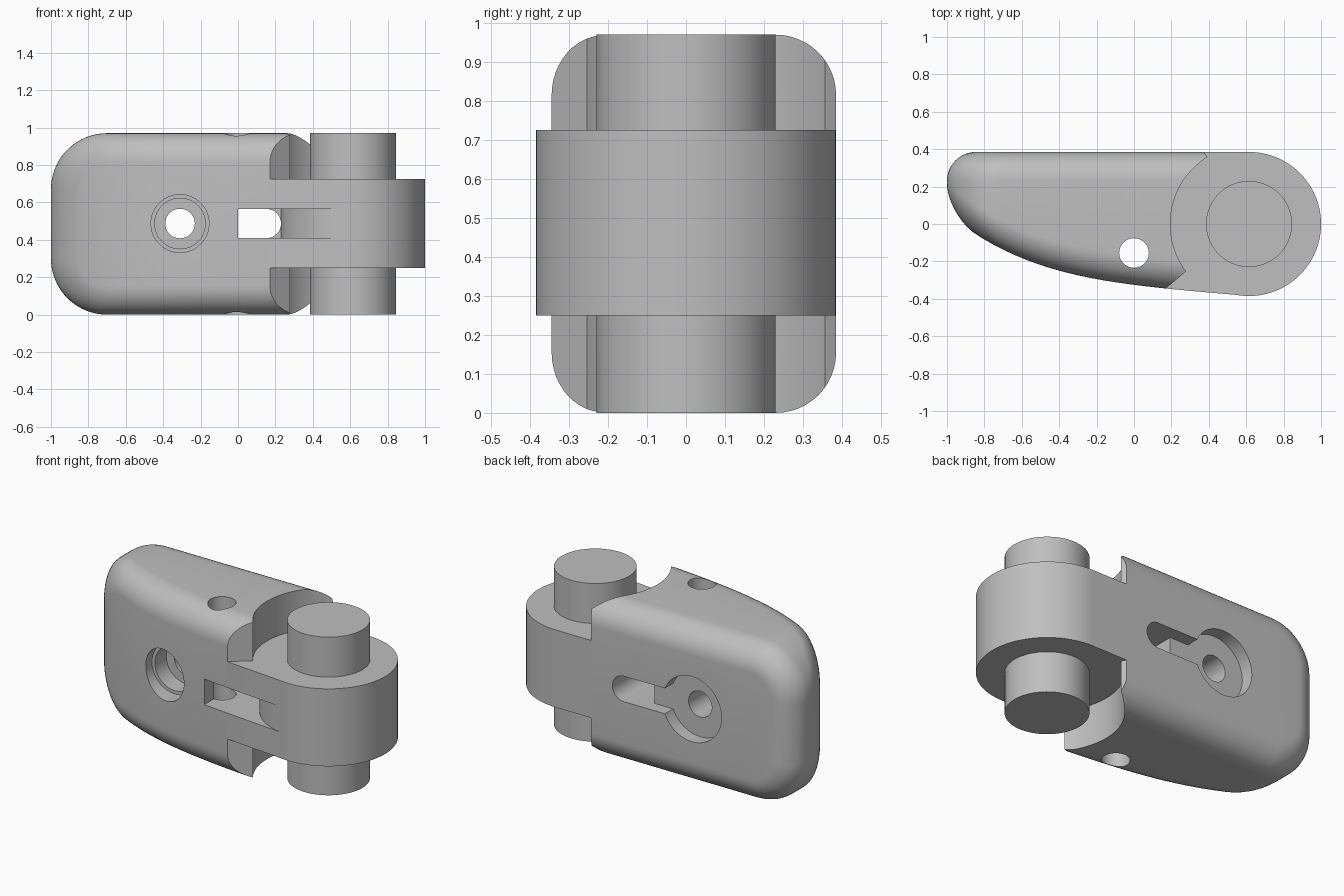
import bpy, bmesh, math
from mathutils import Matrix

if "Cube" in bpy.data.objects:
    bpy.data.objects.remove(bpy.data.objects["Cube"])

H = 0.97            # overall height
R = 0.155           # edge fillet radius
CORNER = 0.30       # corner radius of the side outline
PX, KR = 0.615, 0.385   # pin centre x, knuckle radius
ZM = 0.487          # middle height

metal = bpy.data.materials.new("grey_metal")
metal.diffuse_color = (0.52, 0.52, 0.52, 1)
metal.use_nodes = True
metal.node_tree.nodes["Principled BSDF"].inputs["Base Color"].default_value = metal.diffuse_color


def make_object(name, bm):
    bmesh.ops.recalc_face_normals(bm, faces=bm.faces)
    me = bpy.data.meshes.new(name)
    bm.to_mesh(me)
    bm.free()
    ob = bpy.data.objects.new(name, me)
    bpy.context.collection.objects.link(ob)
    me.materials.append(metal)
    return ob


def prism(name, pts, lo, hi, axis="z"):
    """Extrude a 2D outline along z (points are x,y) or along y (points are x,z)."""
    bm = bmesh.new()
    place = (lambda a, b, t: (a, b, t)) if axis == "z" else (lambda a, b, t: (a, t, b))
    low = [bm.verts.new(place(a, b, lo)) for a, b in pts]
    high = [bm.verts.new(place(a, b, hi)) for a, b in pts]
    bm.faces.new(low)
    bm.faces.new(high)
    n = len(pts)
    for i in range(n):
        j = (i + 1) % n
        bm.faces.new((low[i], low[j], high[j], high[i]))
    return make_object(name, bm)


def arc(cx, cy, r, a0, a1, n):
    return [(cx + r * math.cos(math.radians(a0 + (a1 - a0) * i / n)),
             cy + r * math.sin(math.radians(a0 + (a1 - a0) * i / n))) for i in range(n + 1)]


def circle(cx, cy, r, n=64):
    return arc(cx, cy, r, 0, 360, n)[:-1]


def box(x0, x1, z0, z1):
    return [(x0, z0), (x1, z0), (x1, z1), (x0, z1)]


def cut(target, cutter):
    cutter.hide_render = True
    mod = target.modifiers.new("cut", "BOOLEAN")
    mod.operation, mod.solver, mod.object = "DIFFERENCE", "EXACT", cutter
    bpy.context.view_layer.objects.active = target
    bpy.ops.object.modifier_apply(modifier=mod.name)
    bpy.data.objects.remove(cutter, do_unlink=True)


def smooth(ob):
    bpy.ops.object.select_all(action="DESELECT")
    ob.select_set(True)
    bpy.context.view_layer.objects.active = ob
    bpy.ops.object.shade_smooth_by_angle(angle=math.radians(25))


# Body: rounded side outline, flat back, swept curved front, filleted rim
def front_curve(x):
    w = 1 - (x + 1) / (PX + 1)
    return -KR + 0.14 * w + 0.305 * w ** 4


def outline(s):
    half = H / 2 - s
    r = CORNER - s
    cx, cz = -1 + CORNER, H / 2 - CORNER
    top = [(PX + (cx - PX) * i / 20, half) for i in range(20)]
    top += arc(cx, cz, r, 90, 180, 20)
    return top + [(x, -z) for x, z in reversed(top)]


def ring(bm, s, front):
    g = R - math.sqrt(max(0, R * R - (R - s) ** 2))
    return [bm.verts.new((x, front_curve(x) + g if front else KR - g, z + H / 2))
            for x, z in outline(s)]


bm = bmesh.new()
steps = [R * (1 - math.cos(math.pi / 2 * i / 12)) for i in range(13)]
steps = [R - R * math.sin(math.pi / 2 * (12 - i) / 12) for i in range(13)]
rings = [ring(bm, s, False) for s in reversed(steps)] + [ring(bm, s, True) for s in steps]
n = len(rings[0])
for a, b in zip(rings, rings[1:]):
    for i in range(n):
        j = (i + 1) % n
        bm.faces.new((a[i], a[j], b[j], b[i]))
for r_ in (rings[0], rings[-1]):
    for i in range(n // 2 - 1):
        bm.faces.new((r_[i], r_[i + 1], r_[n - 2 - i], r_[n - 1 - i]))
body = make_object("body", bm)

# Clearance around the knuckle, above and below it
notch = arc(PX, 0, 0.421, 122, 217, 40)
notch += [(0.17, -0.345), (0.08, -0.423), (0.08, -0.6), (1.2, -0.6), (1.2, 0.6), (0.24, 0.6)]
for lo, hi in ((0.725, 1.2), (-0.2, 0.25)):
    cut(body, prism("notch_cutter", notch, lo, hi))

# Vertical hole, cross hole and its stepped recesses
cut(body, prism("vertical_hole", circle(0, -0.155, 0.079, 48), -0.2, 1.2))
HX = -0.31
for r, lo, hi in ((0.079, -0.8, 0.8), (0.155, -0.8, -0.17), (0.135, -0.8, -0.06), (0.2, 0.305, 0.8)):
    cut(body, prism("cross_hole", circle(HX, ZM, r), lo, hi, "y"))

# Slot: rounded end at the back, open to the knuckle at the front
SW = 0.078
stadium = [(0, ZM - SW)] + arc(0.23 - SW, ZM, SW, -90, 90, 24) + [(0, ZM + SW)]
cut(body, prism("back_slot", stadium, -0.1, 0.8, "y"))
cut(body, prism("front_slot", box(0, 0.56, ZM - SW, ZM + SW), -0.8, 0.0, "y"))
cut(body, prism("slot_channel", box(-0.2, 0.02, ZM - SW, ZM + SW), 0.305, 0.8, "y"))
smooth(body)

# Knuckle and the pin through it
smooth(prism("knuckle", circle(PX, 0, KR, 128), 0.25, 0.725))
smooth(prism("pin", circle(PX, 0, 0.23, 96), 0, H))
